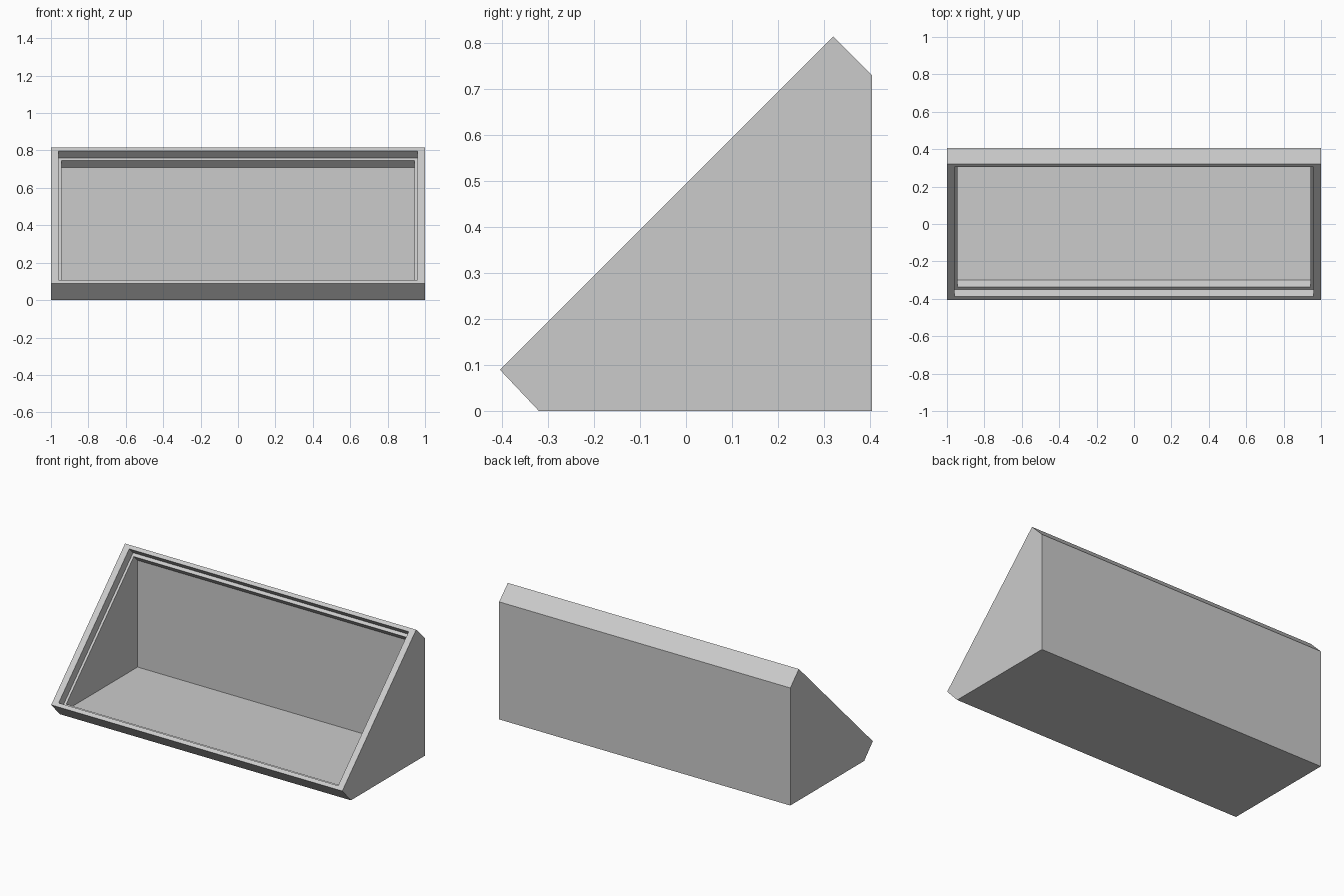
import bpy
import bmesh

if "Cube" in bpy.data.objects:
    bpy.data.objects.remove(bpy.data.objects["Cube"])

Y0, Z0, SLOPE = -0.405, 0.09, 0.725   # lower front edge and rise of the 45 degree face

mat = bpy.data.materials.new("light_grey")
mat.diffuse_color = (0.6, 0.6, 0.6, 1)
mat.use_nodes = True
mat.node_tree.nodes["Principled BSDF"].inputs["Base Color"].default_value = mat.diffuse_color

bm = bmesh.new()


def ring(half_x, inset, depth):
    """Rectangle parallel to the sloping face, inset along it and sunk below it."""
    out = []
    for x, s in ((-half_x, inset), (half_x, inset),
                 (half_x, SLOPE - inset), (-half_x, SLOPE - inset)):
        out.append(bm.verts.new((x, Y0 + s + depth, Z0 + s - depth)))
    return out


def bridge(a, b):
    for i in range(4):
        j = (i + 1) % 4
        bm.faces.new((a[i], a[j], b[j], b[i]))


# Rim, recess wall, ledge and inner wall of the opening
rings = [ring(1.0, 0, 0), ring(0.96, 0.0165, 0), ring(0.96, 0.0165, 0.038),
         ring(0.945, 0.031, 0.038), ring(0.945, 0.031, 0.075)]
for a, b in zip(rings, rings[1:]):
    bridge(a, b)

# Cavity: floor, back wall and triangular cheeks
bl, br, tr, tl = rings[-1]
il, ir = [bm.verts.new((v.co.x, tl.co.y, bl.co.z)) for v in (bl, br)]
bm.faces.new((bl, br, ir, il))
bm.faces.new((il, ir, tr, tl))
bm.faces.new((bl, il, tl))
bm.faces.new((br, tr, ir))

# Outer shell: chamfered bottom and top edges, base, back and end panels
bl, br, tr, tl = rings[0]
corners = [(-0.32, 0), (0.405, 0), (0.405, 0.73)]
left = [bl] + [bm.verts.new((-1, y, z)) for y, z in corners] + [tl]
right = [br] + [bm.verts.new((1, y, z)) for y, z in corners] + [tr]
for i in range(4):
    bm.faces.new((left[i], left[i + 1], right[i + 1], right[i]))
bm.faces.new(left)
bm.faces.new(right)

bmesh.ops.recalc_face_normals(bm, faces=bm.faces[:])
mesh = bpy.data.meshes.new("slanted_case")
bm.to_mesh(mesh)
bm.free()
mesh.materials.append(mat)
case = bpy.data.objects.new("slanted_case", mesh)
bpy.context.collection.objects.link(case)
